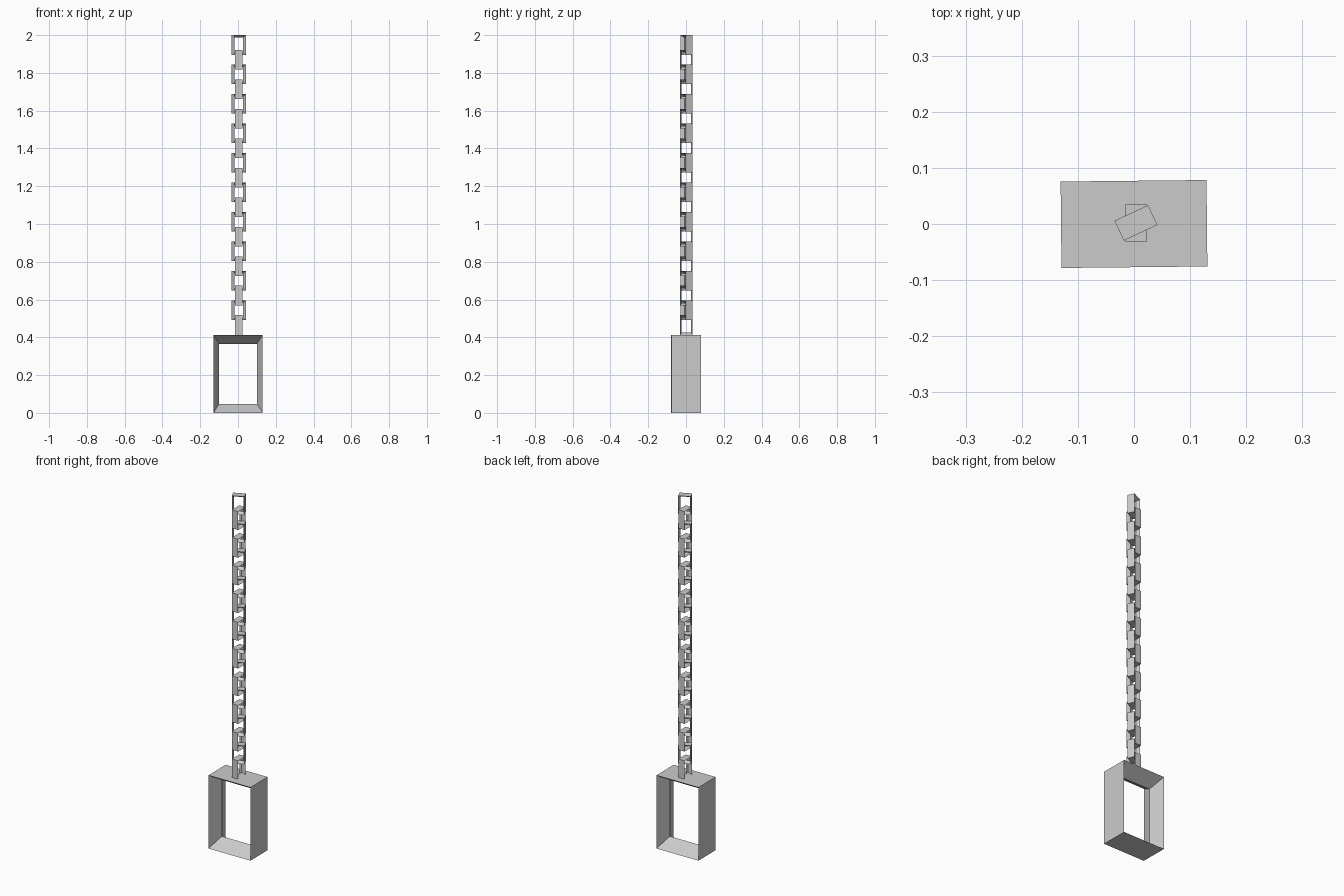
import bpy, math

if "Cube" in bpy.data.objects:
    bpy.data.objects.remove(bpy.data.objects["Cube"])

metal = bpy.data.materials.new("grey_metal")
metal.diffuse_color = (0.6, 0.6, 0.6, 1)
metal.use_nodes = True
metal.node_tree.nodes["Principled BSDF"].inputs["Base Color"].default_value = metal.diffuse_color


def ring(name, center, size, angle):
    """Rectangular ring, flat outside, with its inner side ridged to an apex."""
    w, d, h = (s / 2 for s in size)
    inner = 0.77                      # ridge opening relative to outer size
    profile = [(1, -d), (1, d), (inner, 0)]
    verts = [(sx * w * k, y, sz * h * k)
             for sx, sz in ((-1, -1), (1, -1), (1, 1), (-1, 1))
             for k, y in profile]
    faces = []
    for i in range(4):
        a, b = i * 3, (i + 1) % 4 * 3
        for j in range(3):
            n = (j + 1) % 3
            faces.append((a + j, b + j, b + n, a + n))
    mesh = bpy.data.meshes.new(name)
    mesh.from_pydata(verts, [], faces)
    mesh.materials.append(metal)
    obj = bpy.data.objects.new(name, mesh)
    obj.location = center
    obj.rotation_euler.z = math.radians(angle)
    bpy.context.collection.objects.link(obj)
    return obj


# Large handle frame at the bottom
FRAME_H = 0.413
ring("handle_frame", (0, 0, FRAME_H / 2), (0.26, 0.154, FRAME_H), 0.6)

# Chain of interlocking links, alternately turned
LINKS, LINK_H = 20, 0.104
top = 2 - LINK_H / 2
step = (top - (FRAME_H + LINK_H / 2)) / (LINKS - 1)
for i in range(LINKS):
    ring(f"chain_link_{i + 1:02d}", (0.0035, 0.002, top - i * step),
         (0.066, 0.039, LINK_H), 25 if i % 2 == 0 else 90)
